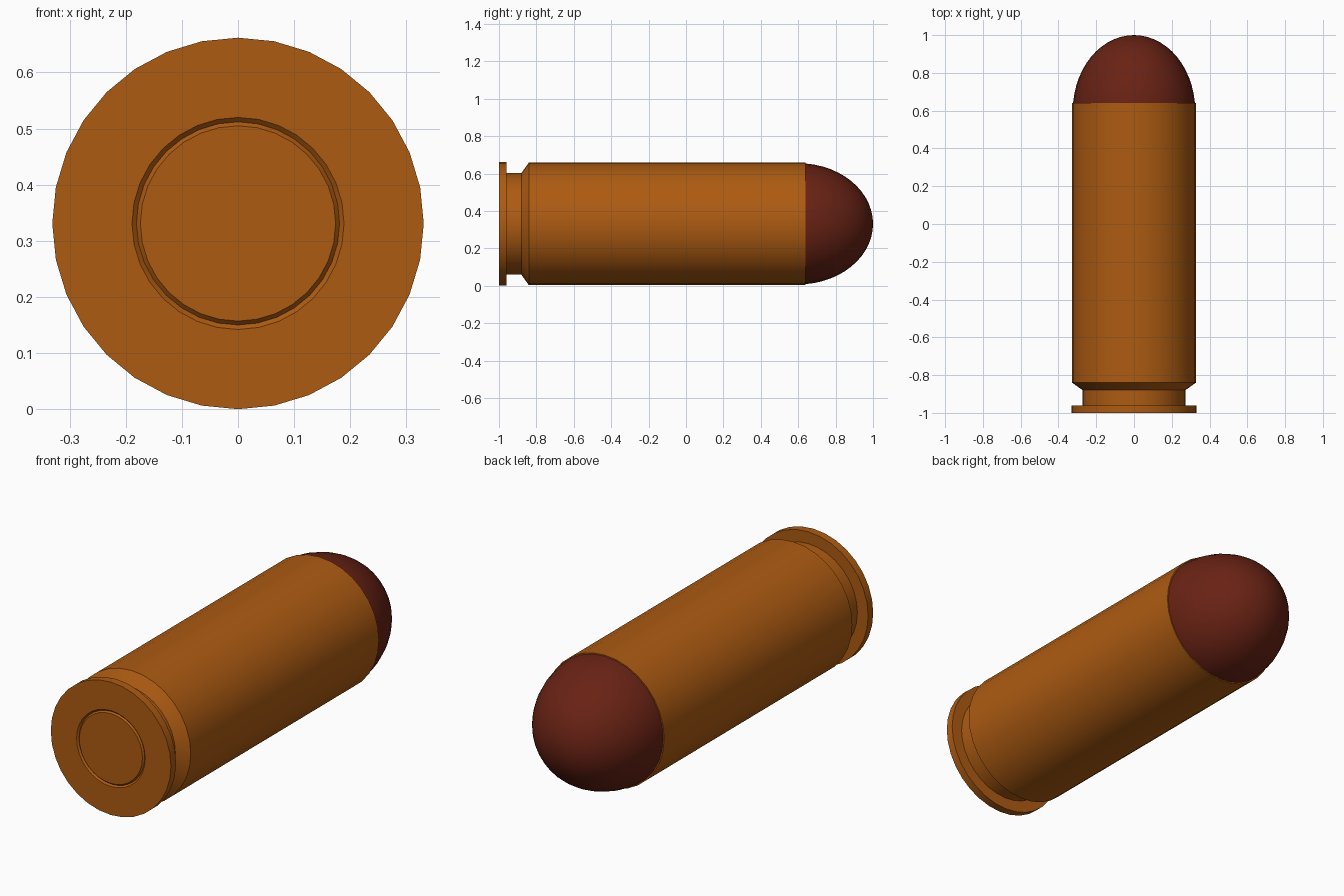
import bpy, bmesh
from math import pi, sin, cos, radians
from mathutils import Vector

if "Cube" in bpy.data.objects:
    bpy.data.objects.remove(bpy.data.objects["Cube"])

RIM = 0.331      # rim radius, also the height of the axis
SIDES = 32


def material(name, colour):
    m = bpy.data.materials.new(name)
    m.diffuse_color = (*colour, 1)
    m.use_nodes = True
    m.node_tree.nodes["Principled BSDF"].inputs["Base Color"].default_value = m.diffuse_color
    return m


def lathe(name, profile, mat):
    """Spin (y, radius) points around the long axis."""
    bm = bmesh.new()
    verts = [bm.verts.new((0, y, r)) for y, r in profile]
    edges = [bm.edges.new(p) for p in zip(verts, verts[1:])]
    bmesh.ops.spin(bm, geom=verts + edges, cent=(0, 0, 0), axis=(0, 1, 0),
                   angle=2 * pi, steps=SIDES, use_duplicate=False)
    bmesh.ops.remove_doubles(bm, verts=bm.verts, dist=0.0002)
    bmesh.ops.recalc_face_normals(bm, faces=bm.faces)
    bmesh.ops.translate(bm, verts=bm.verts, vec=Vector((0, 0, RIM)))
    mesh = bpy.data.meshes.new(name)
    bm.to_mesh(mesh)
    bm.free()
    mesh.materials.append(mat)
    obj = bpy.data.objects.new(name, mesh)
    bpy.context.collection.objects.link(obj)
    bpy.ops.object.select_all(action='DESELECT')
    obj.select_set(True)
    bpy.context.view_layer.objects.active = obj
    bpy.ops.object.shade_smooth_by_angle(angle=radians(30))
    return obj


brass = material("brass", (0.42, 0.105, 0.006))
copper = material("copper", (0.14, 0.016, 0.007))

# Case: base with primer ring groove, rim, extraction groove, body, mouth
lathe("case", [
    (-1.0, 0), (-1.0, 0.174), (-0.992, 0.181), (-1.0, 0.189),
    (-1.0, RIM), (-0.96, RIM), (-0.96, 0.272), (-0.88, 0.272),
    (-0.84, 0.328), (0.64, 0.328), (0.64, 0.321), (0.57, 0.321), (0.57, 0),
], brass)

# Round nose, seated slightly inside the mouth
N = 14
dome = [(0.6 + 0.4 * sin(i / N * pi / 2), 0.324 * cos(i / N * pi / 2))
        for i in range(N)]
lathe("round_nose", [(0.6, 0)] + dome + [(1.0, 0)], copper)
